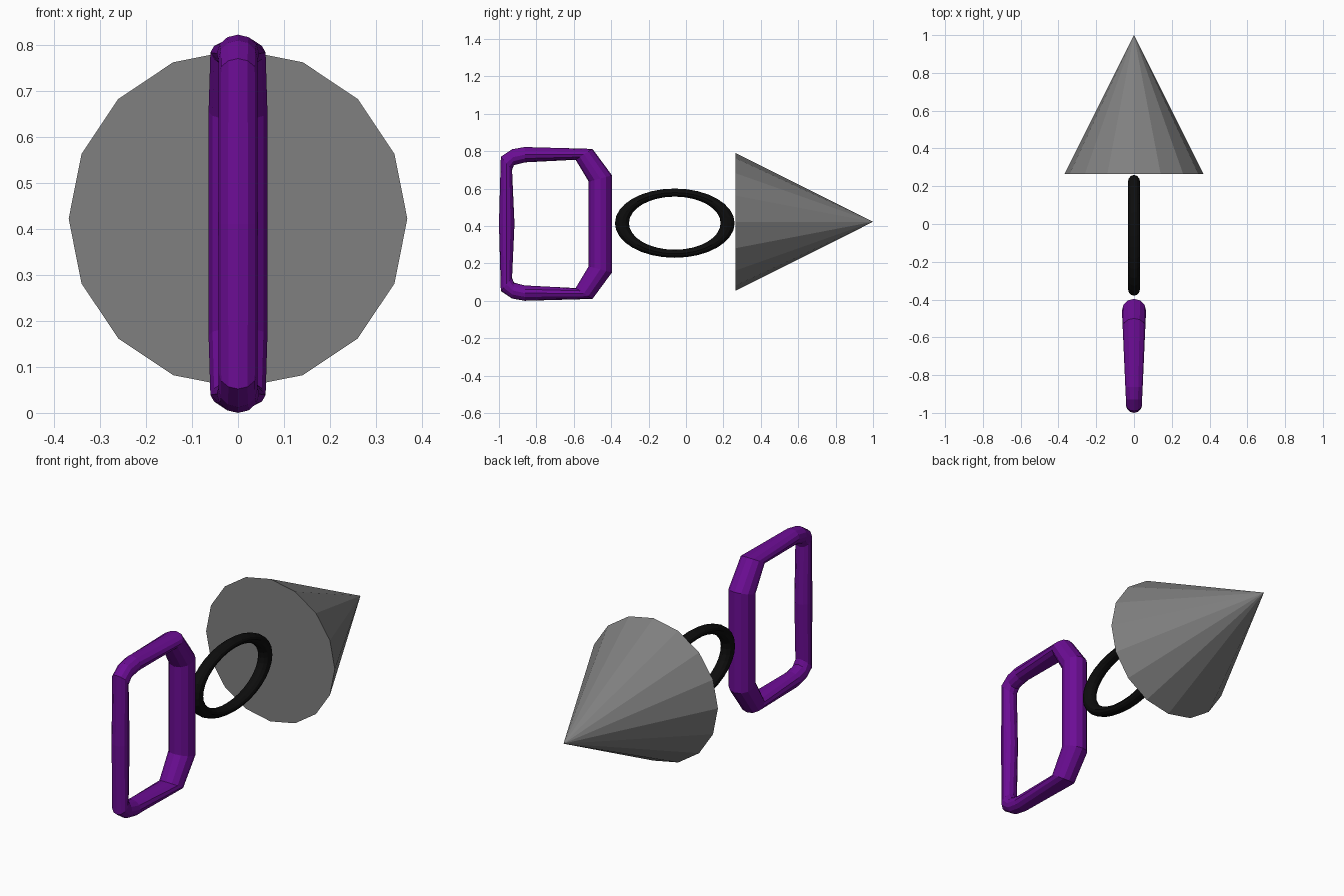
import bpy, bmesh, math
from mathutils import Vector, Matrix

if "Cube" in bpy.data.objects:
    bpy.data.objects.remove(bpy.data.objects["Cube"])


def material(name, rgb):
    m = bpy.data.materials.new(name)
    m.diffuse_color = (*rgb, 1)
    m.use_nodes = True
    m.node_tree.nodes["Principled BSDF"].inputs["Base Color"].default_value = m.diffuse_color
    return m


purple = material("purple", (0.15, 0.004, 0.30))
black = material("black", (0.004, 0.004, 0.004))
grey = material("grey", (0.216, 0.216, 0.216))


def finish(name, bm, mat):
    bmesh.ops.recalc_face_normals(bm, faces=bm.faces)
    me = bpy.data.meshes.new(name)
    bm.to_mesh(me)
    bm.free()
    ob = bpy.data.objects.new(name, me)
    bpy.context.collection.objects.link(ob)
    me.materials.append(mat)
    return ob


def closed_tube(name, sections, sides, mat):
    """Loop of elliptical sections: (outer y, outer z, inner y, inner z, half width)."""
    bm = bmesh.new()
    rings = []
    for oy, oz, iy, iz, w in sections:
        outer, inner = Vector((0, oy, oz)), Vector((0, iy, iz))
        mid, half = (outer + inner) / 2, (outer - inner) / 2
        ring = []
        for k in range(sides):
            a = 2 * math.pi * k / sides
            ring.append(bm.verts.new(mid + half * math.cos(a) + Vector((w * math.sin(a), 0, 0))))
        rings.append(ring)
    for i, r in enumerate(rings):
        s = rings[(i + 1) % len(rings)]
        for k in range(sides):
            j = (k + 1) % sides
            bm.faces.new((r[k], r[j], s[j], s[k]))
    return finish(name, bm, mat)


# Handle frame: upper half of the loop, mirrored to the lower half
top_z = 0.822
upper = [(-0.99, 0.77, -0.93, 0.70, 0.042),
         (-0.93, 0.81, -0.92, 0.725, 0.043),
         (-0.862, 0.822, -0.862, 0.74, 0.046),
         (-0.50, 0.812, -0.59, 0.754, 0.060),
         (-0.396, 0.671, -0.52, 0.637, 0.064)]
lower = [(a, top_z - b, c, top_z - d, w) for a, b, c, d, w in reversed(upper)]
front_bar = [(-1.0, 0.411, -0.917, 0.411, 0.043)]
closed_tube("handle_frame", front_bar + upper + lower, 12, purple)

# Connecting ring: flattened oval torus
cy, cz = -0.06, 0.415
oval = []
for i in range(32):
    a = 2 * math.pi * i / 32
    c, s = math.cos(a), math.sin(a)
    oval.append((cy + 0.32 * c, cz + 0.185 * s, cy + 0.245 * c, cz + 0.142 * s, 0.032))
closed_tube("connecting_ring", oval, 12, black)

# Cone pointing backwards
bm = bmesh.new()
bmesh.ops.create_cone(bm, cap_ends=True, segments=16, radius1=0.368, radius2=0, depth=0.735,
                      matrix=Matrix.Translation((0, 0.6325, 0.422)) @ Matrix.Rotation(-math.pi / 2, 4, 'X'))
bmesh.ops.remove_doubles(bm, verts=bm.verts, dist=1e-5)
finish("cone", bm, grey)
